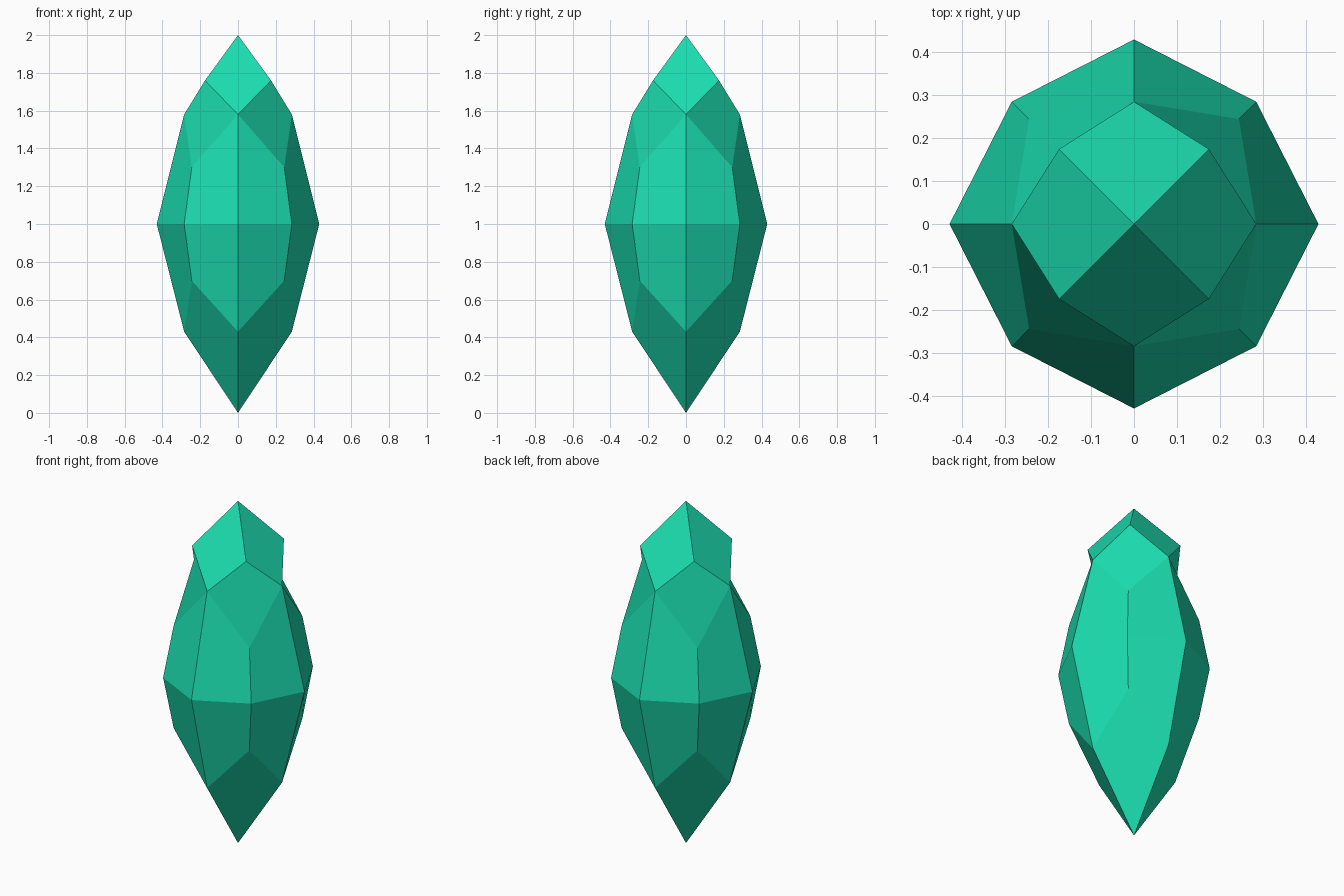
import bpy, bmesh
from math import radians, sin, cos

if "Cube" in bpy.data.objects:
    bpy.data.objects.remove(bpy.data.objects["Cube"])

bm = bmesh.new()


def ring(radius, z, start):
    """Four vertices, 90 degrees apart, starting at the given angle."""
    return [bm.verts.new((radius * cos(radians(start + 90 * i)),
                          radius * sin(radians(start + 90 * i)), z)) for i in range(4)]


# Tips and rings: rings alternate between the axes (0) and the diagonals (45)
tip = bm.verts.new((0, 0, 2))
base = bm.verts.new((0, 0, 0))
crown = ring(0.247, 1.76, 45)
shoulder = ring(0.285, 1.58, 0)
upper = ring(0.346, 1.3, 45)
waist_axis = ring(0.43, 1.0, 0)
waist_diag = ring(0.403, 1.0, 45)
lower = ring(0.346, 0.7, 45)
hip = ring(0.285, 0.43, 0)

# Kite-shaped facets, repeated around the four sides
for i in range(4):
    j, h = (i + 1) % 4, i - 1
    quads = [
        (tip, crown[h], shoulder[i], crown[i]),
        (shoulder[i], upper[i], shoulder[j], crown[i]),
        (upper[i], shoulder[i], waist_axis[i], waist_diag[i]),
        (upper[i], waist_diag[i], waist_axis[j], shoulder[j]),
        (lower[i], waist_diag[i], waist_axis[i], hip[i]),
        (lower[i], hip[j], waist_axis[j], waist_diag[i]),
        (base, hip[j], lower[i], hip[i]),
    ]
    for q in quads:
        bm.faces.new(q)
bmesh.ops.recalc_face_normals(bm, faces=bm.faces)

mesh = bpy.data.meshes.new("crystal")
bm.to_mesh(mesh)
bm.free()
crystal = bpy.data.objects.new("crystal", mesh)
bpy.context.collection.objects.link(crystal)

# Emerald green
green = bpy.data.materials.new("green_crystal")
green.diffuse_color = (0.011, 0.72, 0.43, 1)
green.use_nodes = True
green.node_tree.nodes["Principled BSDF"].inputs["Base Color"].default_value = green.diffuse_color
mesh.materials.append(green)
